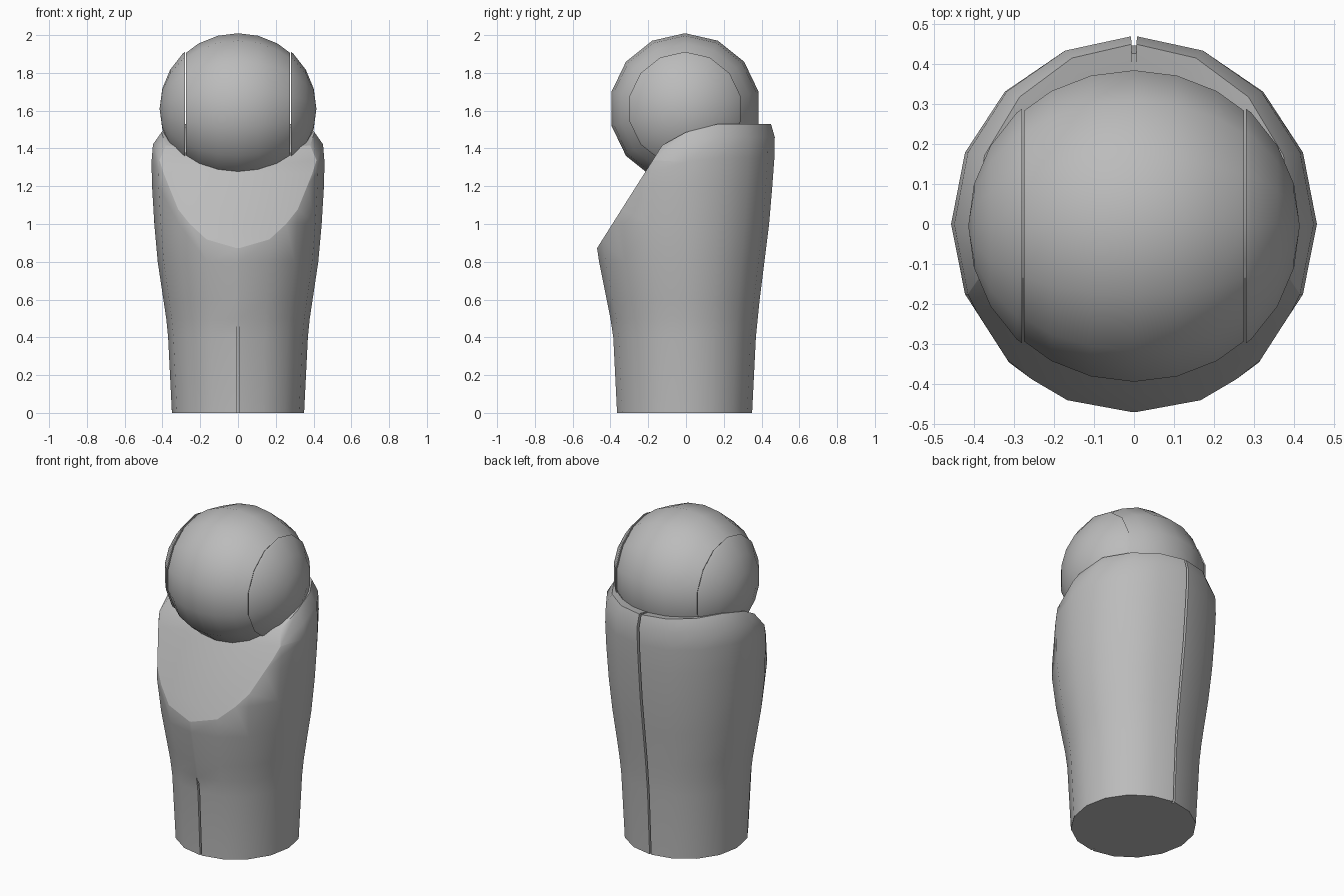
import bpy, bmesh, math
from mathutils import Matrix, Vector

cube = bpy.data.objects.get("Cube")
if cube:
    bpy.data.objects.remove(cube, do_unlink=True)

grey = bpy.data.materials.new("plain_grey")
grey.use_nodes = True
grey.diffuse_color = (0.5, 0.5, 0.5, 1)
grey.node_tree.nodes["Principled BSDF"].inputs["Base Color"].default_value = (0.5, 0.5, 0.5, 1)


def finish(bm, name):
    bmesh.ops.recalc_face_normals(bm, faces=bm.faces[:])
    mesh = bpy.data.meshes.new(name)
    bm.to_mesh(mesh)
    bm.free()
    mesh.materials.append(grey)
    obj = bpy.data.objects.new(name, mesh)
    bpy.context.collection.objects.link(obj)
    bpy.ops.object.select_all(action='DESELECT')
    obj.select_set(True)
    bpy.context.view_layer.objects.active = obj
    bpy.ops.object.shade_smooth_by_angle(angle=math.radians(32))
    return obj


def cut(bm, point, normal):
    """Remove everything on the normal side and close the opening."""
    res = bmesh.ops.bisect_plane(bm, geom=bm.verts[:] + bm.edges[:] + bm.faces[:], dist=1e-5,
                                 plane_co=point, plane_no=normal, clear_outer=True)
    edges = [e for e in res["geom_cut"] if isinstance(e, bmesh.types.BMEdge) and e.is_boundary]
    return bmesh.ops.holes_fill(bm, edges=edges, sides=0)["faces"]


# Sleeve: height, half width, front depth, back depth
PROFILE = [(0, .35, .365, .35), (.4, .37, .385, .37), (.5, .38, .4, .38), (.6, .395, .42, .39),
           (.8, .425, .46, .415), (1, .443, .49, .44), (1.2, .455, .47, .457),
           (1.35, .458, .46, .468), (1.46, .45, .46, .47), (1.53, .405, .44, .45)]
SIDES = 16
SLIT = 0.016


def ring_points(z, rx, front, back):
    pts = []
    for i in range(SIDES):
        a = math.tau * i / SIDES
        loop = [(a, 1)]
        if i == SIDES // 4 or i == 3 * SIDES // 4:   # seam slit in the middle of back and front
            open_here = i == SIDES // 4 or z < .45
            deep = .95 if open_here else 1
            loop = [(a - SLIT, 1), (a - SLIT, deep), (a + SLIT, deep), (a + SLIT, 1)]
        for ang, k in loop:
            x = rx * k * math.cos(ang)
            y = (back if math.sin(ang) > 0 else front) * k * math.sin(ang)
            tilt = min(1, max(0, (z - 1.2) / .3))    # rim dips towards the front
            pts.append(Vector((x, y, z - tilt * max(0, .08 - y) * .55)))
    return pts


bm = bmesh.new()
rings = [[bm.verts.new(p) for p in ring_points(*row)] for row in PROFILE]
n = len(rings[0])
for low, high in zip(rings, rings[1:]):
    for i in range(n):
        j = (i + 1) % n
        bm.faces.new((low[i], low[j], high[j], high[i]))
bm.faces.new(rings[0])
socket = bm.verts.new((0, 0, 1.45))
for i in range(n):
    bm.faces.new((rings[-1][i], rings[-1][(i + 1) % n], socket))
bmesh.ops.remove_doubles(bm, verts=bm.verts[:], dist=1e-4)
bmesh.ops.recalc_face_normals(bm, faces=bm.faces[:])

# Sloping front opening with a slightly softened rim
slope = cut(bm, Vector((-0, -.2, 1.3)), Vector((0, -.845, .535)))
rim = list({e for f in slope for e in f.edges})
bmesh.ops.bevel(bm, geom=rim, offset=.018, segments=1, affect='EDGES', clamp_overlap=True)
finish(bm, "sleeve")


# Joint ball, sliced into a core and two side caps
def ball_slice(name, lo, hi, swell=1):
    b = bmesh.new()
    bmesh.ops.create_uvsphere(b, u_segments=14, v_segments=12, radius=1)
    turn = Matrix.Rotation(math.pi / 2, 4, 'Y') @ Matrix.Rotation(math.pi / 2, 4, 'Z')
    size = Matrix.Diagonal((.415, .4 * swell, .4 * swell, 1))
    b.transform(Matrix.Translation((0, -.005, 1.61)) @ size @ turn)
    if lo > -.4:
        cut(b, Vector((lo, 0, 0)), Vector((-1, 0, 0)))
    if hi < .4:
        cut(b, Vector((hi, 0, 0)), Vector((1, 0, 0)))
    finish(b, name)


ball_slice("joint_ball", -.275, .275)
ball_slice("left_cap", .28, 1, 1.03)
ball_slice("right_cap", -1, -.28, 1.03)
